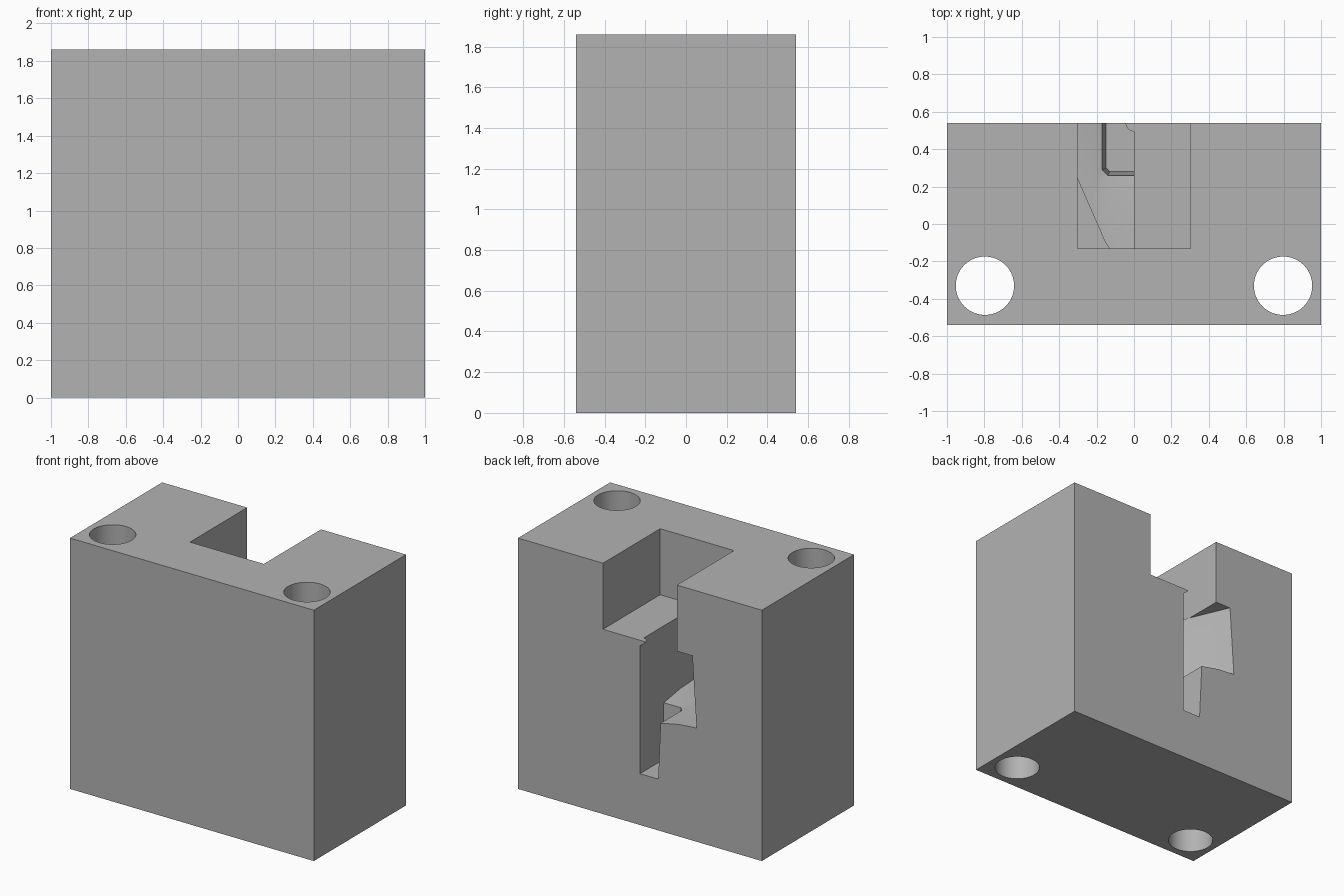
import bpy
import bmesh
from math import radians, cos, sin, tau

cube = bpy.data.objects.get("Cube")
if cube:
    bpy.data.objects.remove(cube, do_unlink=True)

GREY = 0.45
mat = bpy.data.materials.new("plain grey")
mat.use_nodes = True
mat.diffuse_color = (GREY, GREY, GREY, 1)
mat.node_tree.nodes["Principled BSDF"].inputs["Base Color"].default_value = (GREY, GREY, GREY, 1)

BACK, TOP, FLOOR = 0.54, 1.86, 1.37


def loft(name, rings):
    """Closed solid through rings of (z, outline), each with the same point count."""
    bm = bmesh.new()
    loops = [[bm.verts.new((x, y, z)) for x, y in pts] for z, pts in rings]
    bm.faces.new(loops[0])
    bm.faces.new(loops[-1])
    n = len(loops[0])
    for a, b in zip(loops, loops[1:]):
        for i in range(n):
            j = (i + 1) % n
            bm.faces.new((a[i], a[j], b[j], b[i]))
    bmesh.ops.recalc_face_normals(bm, faces=bm.faces)
    mesh = bpy.data.meshes.new(name)
    bm.to_mesh(mesh)
    bm.free()
    mesh.materials.append(mat)
    obj = bpy.data.objects.new(name, mesh)
    bpy.context.collection.objects.link(obj)
    return obj


def prism(name, outline, z0, z1):
    return loft(name, [(z0, outline), (z1, outline)])


def rect(x0, x1, y0, y1):
    return [(x0, y0), (x1, y0), (x1, y1), (x0, y1)]


def circle(cx, cy, r, n=64):
    return [(cx + r * cos(tau * i / n), cy + r * sin(tau * i / n)) for i in range(n)]


def half_outline(front, corner_x, side_x, side_y, back_x):
    """Half of the cavity in plan, running past the open back face."""
    out = BACK + 0.1
    return [(0, out), (0, front), (corner_x, front), (side_x, side_y), (back_x, BACK), (back_x, out)]


# Main block
block = prism("mould_block", rect(-1, 1, -BACK, BACK), 0, TOP)

# Cutters: bolt holes, undercut cavity with its tapered shaft, open slot
cutters = [prism("bolt_hole", circle(s * 0.797, -0.33, 0.156), -0.1, TOP + 0.1) for s in (-1, 1)]
cutters.append(loft("cavity", [
    (0.38, half_outline(0.28, -0.13, -0.15, 0.30, -0.15)),
    (0.80, half_outline(0.26, -0.14, -0.17, 0.29, -0.17)),
    (0.832, half_outline(0.06, -0.17, -0.23, 0.14, -0.324)),
    (0.843, half_outline(-0.20, -0.12, -0.175, -0.13, -0.465)),
    (FLOOR, half_outline(-0.16, -0.11, -0.15, -0.10, -0.43)),
]))
cutters.append(prism("slot", rect(-0.303, 0.303, -0.13, BACK + 0.1), FLOOR, TOP + 0.1))

bpy.context.view_layer.objects.active = block
for cutter in cutters:
    cutter.hide_render = True
    mod = block.modifiers.new("cut", "BOOLEAN")
    mod.operation, mod.solver, mod.object = "DIFFERENCE", "EXACT", cutter
    bpy.ops.object.modifier_apply(modifier=mod.name)
    bpy.data.objects.remove(cutter, do_unlink=True)


# Small quarter-round lip at the edge of the slot floor
def quarter(r, n=8):
    arc = [(-r * sin(tau / 4 * i / n), BACK - r * cos(tau / 4 * i / n)) for i in range(n + 1)]
    return [(0, BACK)] + arc


lip = loft("floor_lip", [(FLOOR - 0.04, quarter(0.005)), (FLOOR - 0.015, quarter(0.035)), (FLOOR, quarter(0.045))])

for obj in (block, lip):
    bpy.ops.object.select_all(action="DESELECT")
    obj.select_set(True)
    bpy.context.view_layer.objects.active = obj
    bpy.ops.object.shade_smooth_by_angle(angle=radians(30))
